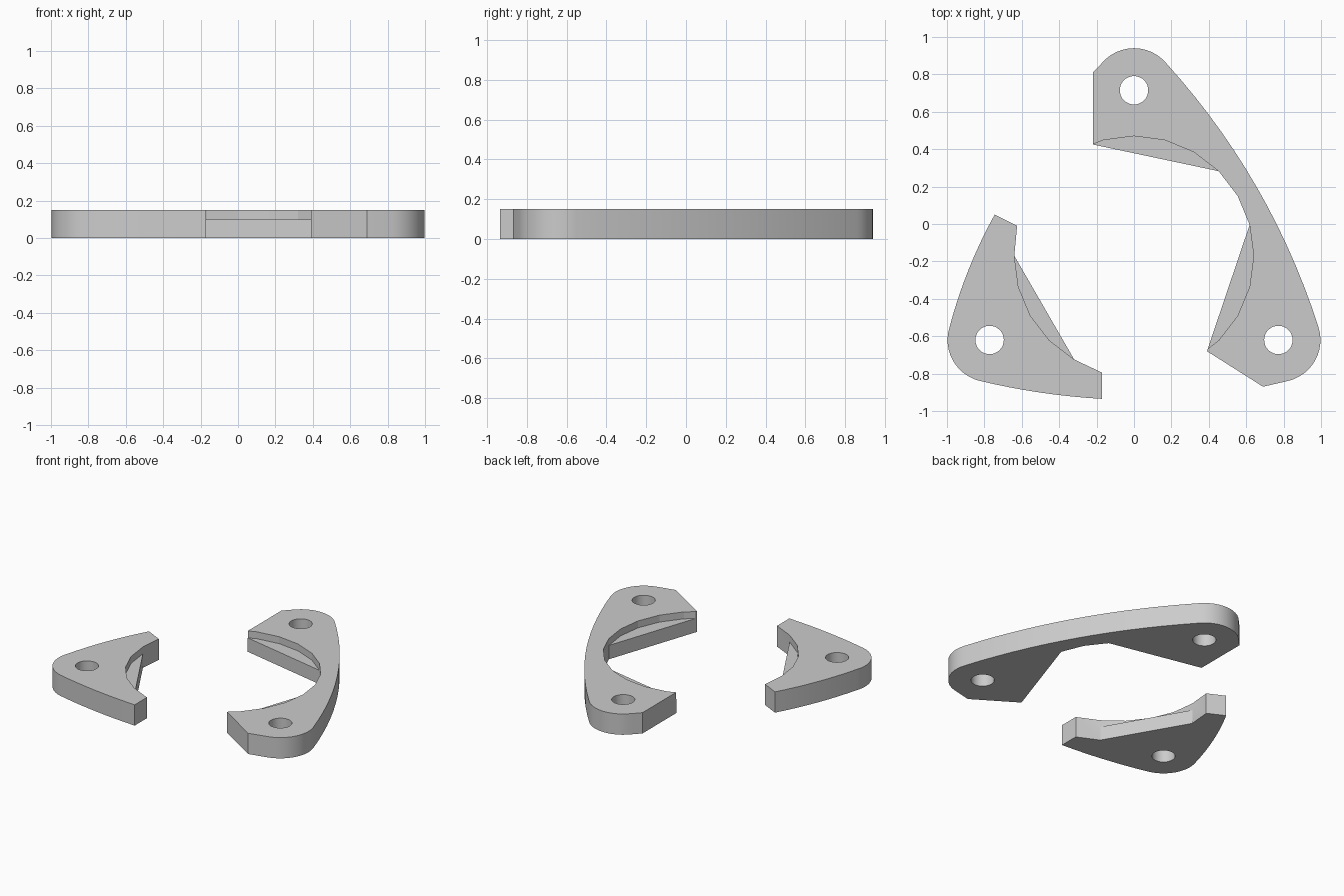
import bpy, bmesh
from math import sin, cos, radians
from mathutils import Vector

if "Cube" in bpy.data.objects:
    bpy.data.objects.remove(bpy.data.objects["Cube"])

HEIGHT, LEDGE = 0.15, 0.1
HOLE_R, CORNER_R = 0.076, 0.225
RING_C, RING_R = (0, -0.17), 0.64
TOP, RIGHT, LEFT = (0, 0.715), (0.772, -0.62), (-0.772, -0.62)

grey = bpy.data.materials.new("grey plastic")
grey.use_nodes = True
grey.diffuse_color = (0.6, 0.6, 0.6, 1)
grey.node_tree.nodes["Principled BSDF"].inputs["Base Color"].default_value = grey.diffuse_color


def arc(c, r, a0, a1, n):
    """Points along a circular arc, angles in degrees."""
    angles = [radians(a0 + (a1 - a0) * i / n) for i in range(n + 1)]
    return [(c[0] + r * cos(a), c[1] + r * sin(a)) for a in angles]


def bow(p, q, rise, n=14):
    """Inner points of a shallow bulge from p to q, rising to the left."""
    p, q = Vector(p), Vector(q)
    d = (q - p).normalized()
    side = Vector((-d.y, d.x))
    ts = [i / n for i in range(1, n)]
    return [tuple(p.lerp(q, t) + side * rise * 4 * t * (1 - t)) for t in ts]


def ring(a0, a1):
    """Points of the faceted inner ring, one every 15 degrees."""
    return arc(RING_C, RING_R, a0, a1, abs(a1 - a0) // 15)


def prism(name, pts, z0, z1):
    bm = bmesh.new()
    face = bm.faces.new([bm.verts.new((x, y, z0)) for x, y in pts])
    up = bmesh.ops.extrude_face_region(bm, geom=[face])["geom"]
    verts = [v for v in up if isinstance(v, bmesh.types.BMVert)]
    bmesh.ops.translate(bm, verts=verts, vec=(0, 0, z1 - z0))
    bmesh.ops.recalc_face_normals(bm, faces=bm.faces)
    mesh = bpy.data.meshes.new(name)
    bm.to_mesh(mesh)
    bm.free()
    mesh.materials.append(grey)
    obj = bpy.data.objects.new(name, mesh)
    bpy.context.collection.objects.link(obj)
    return obj


def plate(name, outline, holes, recesses):
    """Extruded plate with bolt holes and shallow ring recesses cut from it."""
    obj = prism(name, outline, 0, HEIGHT)
    cutters = [prism("hole_cutter", arc(c, HOLE_R, 0, 348.75, 31), -0.1, 0.3) for c in holes]
    cutters += [prism("recess_cutter", ring(*r) + [RING_C], LEDGE, 0.3) for r in recesses]
    bpy.ops.object.select_all(action="DESELECT")
    bpy.context.view_layer.objects.active = obj
    obj.select_set(True)
    for cutter in cutters:
        cutter.hide_render = True
        mod = obj.modifiers.new("cut", "BOOLEAN")
        mod.operation, mod.solver, mod.object = "DIFFERENCE", "EXACT", cutter
        bpy.ops.object.modifier_apply(modifier=mod.name)
        bpy.data.objects.remove(cutter)
    bpy.ops.object.shade_smooth_by_angle(angle=radians(13))


# Long plate: rounded back lug, bowed outer edge, rounded front lug, inner ring
back = arc(TOP, CORNER_R, 140, 40, 12)
front = arc(RIGHT, CORNER_R, 18, -75, 12)
long_outline = ([(-0.22, 0.81)] + back + bow(back[-1], front[0], 0.088) + front
                + [(0.69, -0.87), (0.39, -0.68)] + ring(15, 45) + [(-0.22, 0.425)])
plate("long_plate", long_outline, [TOP, RIGHT], [(45, 120), (15, -60)])

# Short plate: one rounded lug with two bowed arms
lug = arc(LEFT, CORNER_R, 162, 255, 12)
tip, foot = (-0.745, 0.05), (-0.17, -0.935)
short_outline = ([tip] + bow(tip, lug[0], -0.02, 8) + lug + bow(lug[-1], foot, -0.015, 8)
                 + [foot, (-0.17, -0.795)] + ring(240, 180)[::4] + [(-0.625, -0.01)])
plate("short_plate", short_outline, [LEFT], [(180, 240)])
